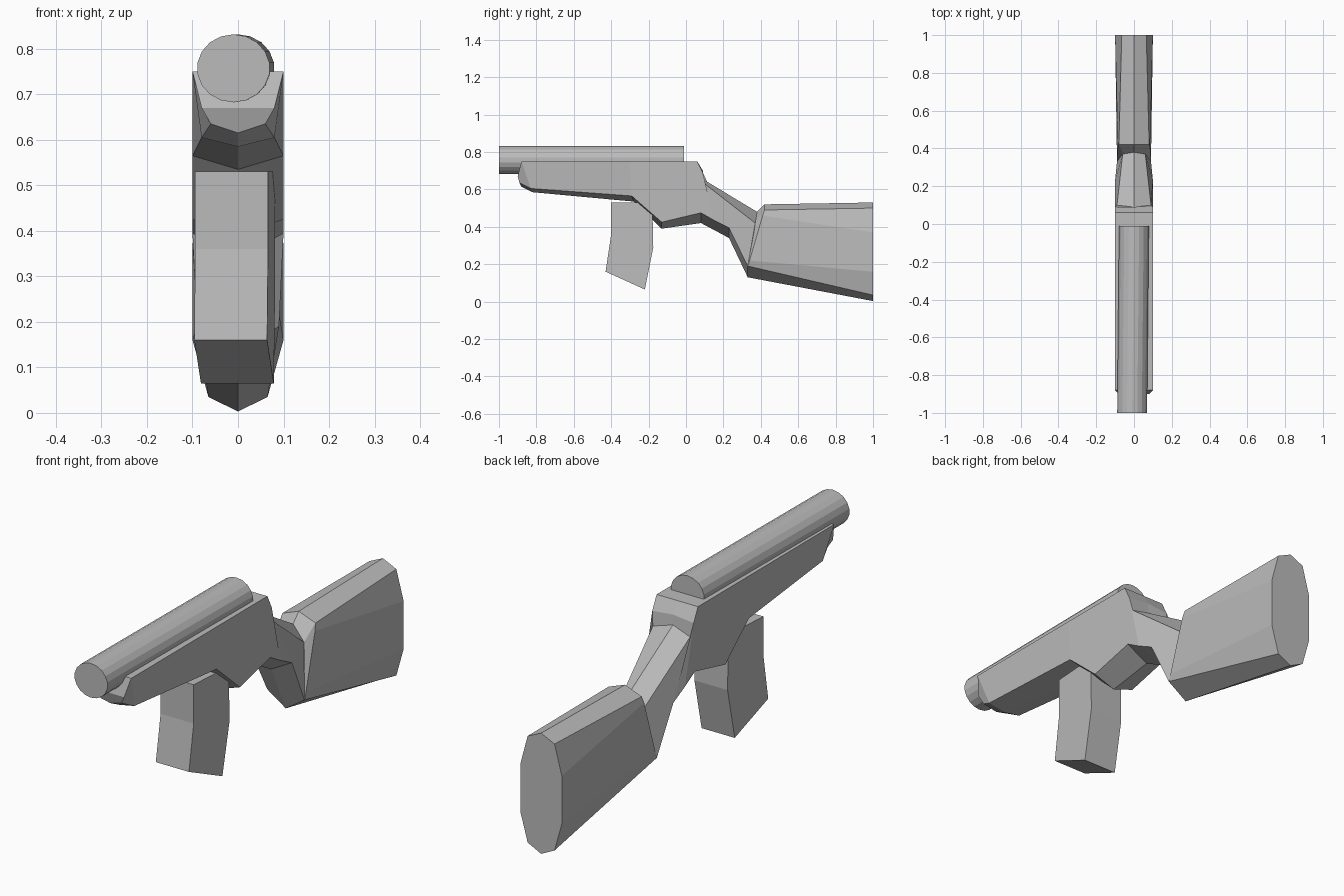
import bpy, bmesh, math
from mathutils import Matrix, Vector

cube = bpy.data.objects.get("Cube")
if cube:
    bpy.data.objects.remove(cube, do_unlink=True)

grey = bpy.data.materials.new("plain_grey")
grey.use_nodes = True
colour = (0.5, 0.5, 0.5, 1)
grey.diffuse_color = colour
grey.node_tree.nodes["Principled BSDF"].inputs["Base Color"].default_value = colour


def finish(name, bm):
    bmesh.ops.recalc_face_normals(bm, faces=bm.faces)
    mesh = bpy.data.meshes.new(name)
    bm.to_mesh(mesh)
    bm.free()
    mesh.materials.append(grey)
    obj = bpy.data.objects.new(name, mesh)
    bpy.context.collection.objects.link(obj)
    return obj


def loft(name, halves):
    """Skin mirrored half rings, each listed from top centre to bottom centre."""
    bm = bmesh.new()
    rings = []
    for half in halves:
        mirrored = [(-x, y, z) for x, y, z in half[-2:0:-1]]
        rings.append([bm.verts.new(p) for p in half + mirrored])
    for a, b in zip(rings, rings[1:]):
        for i in range(len(a)):
            j = (i + 1) % len(a)
            bm.faces.new((a[i], a[j], b[j], b[i]))
    bm.faces.new(rings[0])
    bm.faces.new(rings[-1])
    return finish(name, bm)


def ring(top, shoulder, low, bottom):
    return [(0, *top), shoulder, low, (0, *bottom)]


# Fore-end, receiver and wrist in one tapering body
loft("receiver", [
    ring((-.90, .67), (.08, -.90, .67), (.06, -.89, .635), (-.88, .615)),
    ring((-.88, .75), (.10, -.88, .75), (.08, -.83, .605), (-.82, .585)),
    ring((-.30, .75), (.10, -.30, .75), (.10, -.29, .565), (-.28, .535)),
    ring((-.13, .75), (.10, -.13, .75), (.10, -.13, .425), (-.13, .39)),
    ring((.06, .75), (.10, .06, .75), (.10, .08, .475), (.08, .42)),
    ring((.09, .70), (.10, .09, .69), (.10, .15, .435), (.15, .383)),
    ring((.09, .655), (.09, .10, .63), (.10, .23, .395), (.23, .34)),
    ring((.38, .48), (.06, .37, .42), (.09, .33, .19), (.33, .13)),
])

# Shoulder stock flaring to a ten-sided butt
loft("stock", [
    [(0, .38, .48), (.06, .37, .42), (.065, .365, .38),
     (.085, .335, .22), (.09, .33, .19), (0, .33, .13)],
    [(0, .42, .52), (.08, .42, .49), (.085, .41, .46),
     (.09, .34, .22), (.09, .331, .19), (0, .331, .13)],
    [(0, 1, .53), (.065, 1, .50), (.10, 1, .37),
     (.10, 1, .16), (.065, 1, .035), (0, 1, .003)],
])

# Curved magazine, turned very slightly about the vertical
outline = [(-.40, .53), (-.40, .36), (-.43, .16),
           (-.22, .065), (-.175, .29), (-.18, .53)]
bm = bmesh.new()
sides = [[bm.verts.new((s * .08 + (y + .2) * .07, y, z)) for y, z in outline]
         for s in (-1, 1)]
for side in sides:
    bm.faces.new(side)
for i in range(len(outline)):
    j = (i + 1) % len(outline)
    bm.faces.new((sides[0][i], sides[0][j], sides[1][j], sides[1][i]))
finish("magazine", bm)

# Barrel tube, slightly oval
bm = bmesh.new()
bmesh.ops.create_cone(bm, cap_ends=True, segments=18, radius1=.077,
                      radius2=.077, depth=.99)
bmesh.ops.rotate(bm, verts=bm.verts, matrix=Matrix.Rotation(math.pi / 2, 3, "X"))
bmesh.ops.scale(bm, verts=bm.verts, vec=Vector((1.04, 1, .97)))
bmesh.ops.translate(bm, verts=bm.verts, vec=Vector((0, -.505, .757)))
for v in bm.verts:
    v.co.x += .01 * v.co.y
finish("barrel", bm)

bpy.context.view_layer.update()
